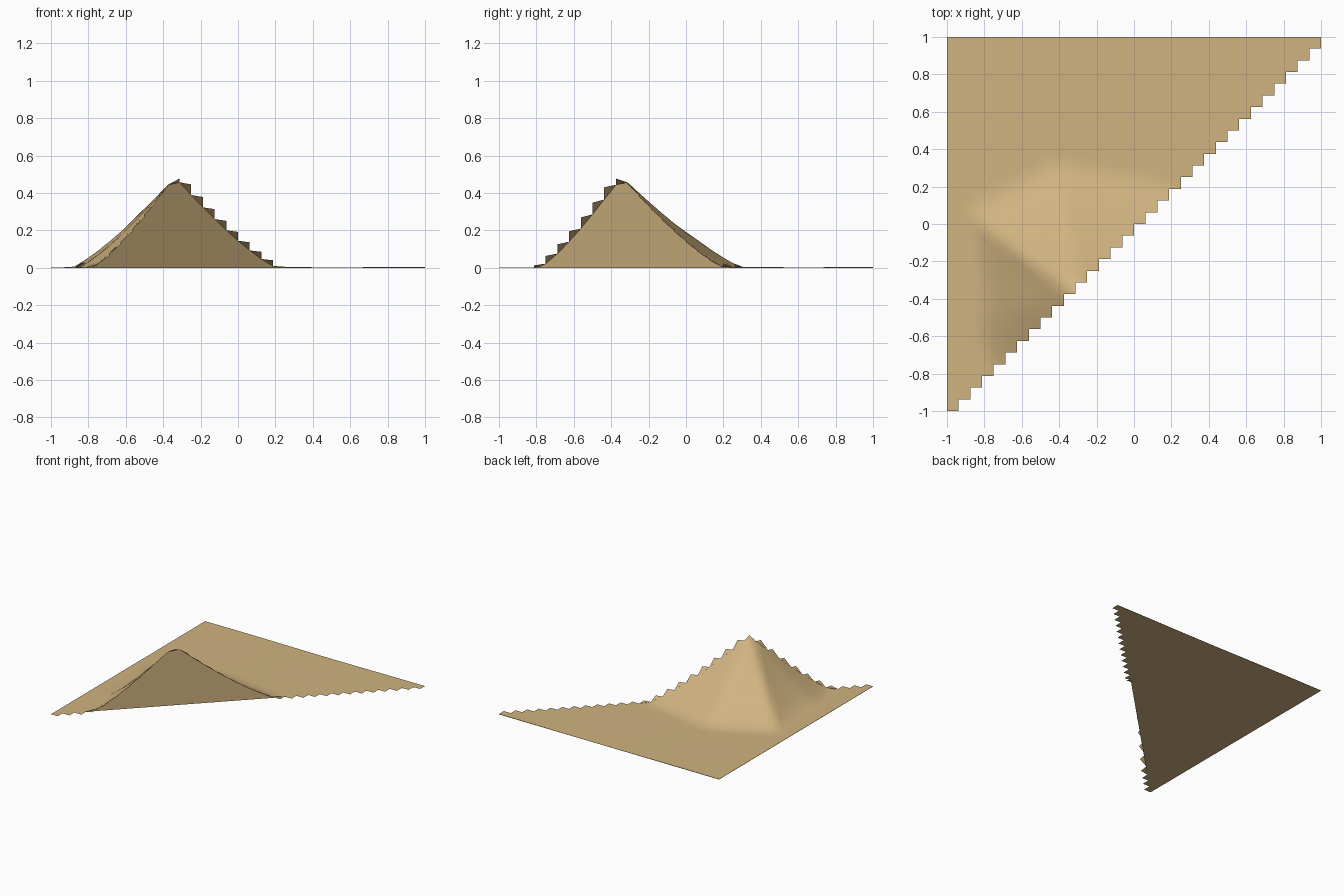
import bpy, bmesh, math

if "Cube" in bpy.data.objects:
    bpy.data.objects.remove(bpy.data.objects["Cube"])

N = 32                      # grid cells per side
S = 2.0 / N
CX, CY, PEAK = -0.3125, -0.375, 0.475
# mountain foot outline relative to the peak (anticlockwise)
FOOT = [(0.60, 0.0), (0.57, 0.57), (-0.10, 0.69), (-0.58, 0.44), (-0.55, 0.10),
        (-0.54, -0.15), (-0.46, -0.46), (0.0, -0.60), (0.45, -0.45)]


def foot_ratio(dx, dy):
    """Distance from the peak as a fraction of the distance to the foot."""
    for (ax, ay), (bx, by) in zip(FOOT, FOOT[1:] + FOOT[:1]):
        det = ax * by - ay * bx
        u = (dx * by - dy * bx) / det
        v = (ax * dy - ay * dx) / det
        if u >= -1e-9 and v >= -1e-9:
            return u + v
    return 2.0


def height(x, y):
    t = max(0.0, (foot_ratio(x - CX, y - CY) - 0.06) / 0.94)
    ripple = 0.002 + 0.0015 * math.sin(4 * x + 1) * math.sin(5 * y)
    return ripple + (PEAK * (1 - t) ** 1.25 if t < 1 else 0.0)


def make_object(name, bm, mat, smooth):
    me = bpy.data.meshes.new(name)
    for f in bm.faces:
        f.smooth = smooth
    bm.to_mesh(me)
    bm.free()
    me.materials.append(mat)
    ob = bpy.data.objects.new(name, me)
    bpy.context.collection.objects.link(ob)
    return ob


sand = bpy.data.materials.new("sand")
sand.diffuse_color = (0.63, 0.45, 0.215, 1)
sand.use_nodes = True
sand.node_tree.nodes["Principled BSDF"].inputs["Base Color"].default_value = sand.diffuse_color

# terrain: half of a square height grid with a stepped diagonal border
bm = bmesh.new()
verts = {}


def vert(i, j):
    if (i, j) not in verts:
        x, y = -1 + i * S, -1 + j * S
        verts[i, j] = bm.verts.new((x, y, height(x, y)))
    return verts[i, j]


for j in range(N):
    for i in range(j + 1):
        a, b, c, d = vert(i, j), vert(i + 1, j), vert(i + 1, j + 1), vert(i, j + 1)
        bm.faces.new((a, b, d))
        bm.faces.new((b, c, d))
make_object("terrain", bm, sand, True)

# flat underside
bm = bmesh.new()
bm.faces.new([bm.verts.new(p) for p in ((-1, -1, 0), (-1, 1, 0), (1, 1, 0))])
make_object("underside", bm, sand, False)

# vertical cut wall along the diagonal
bm = bmesh.new()
for k in range(N):
    p, q = -1 + k * S, -1 + (k + 1) * S
    bm.faces.new([bm.verts.new(c) for c in (
        (p, p, 0), (q, q, 0), (q, q, height(q, q)), (p, p, height(p, p)))])
bmesh.ops.remove_doubles(bm, verts=bm.verts[:], dist=1e-5)
make_object("cut_wall", bm, sand, False)

# thin outer border walls
bm = bmesh.new()
for k in range(N):
    p, q = -1 + k * S, -1 + (k + 1) * S
    for f in (lambda t: (t, 1), lambda t: (-1, -t)):
        (x0, y0), (x1, y1) = f(q), f(p)
        bm.faces.new([bm.verts.new(c) for c in (
            (x0, y0, 0), (x1, y1, 0), (x1, y1, height(x1, y1)), (x0, y0, height(x0, y0)))])
bmesh.ops.remove_doubles(bm, verts=bm.verts[:], dist=1e-5)
bmesh.ops.recalc_face_normals(bm, faces=bm.faces[:])
make_object("border", bm, sand, False)
